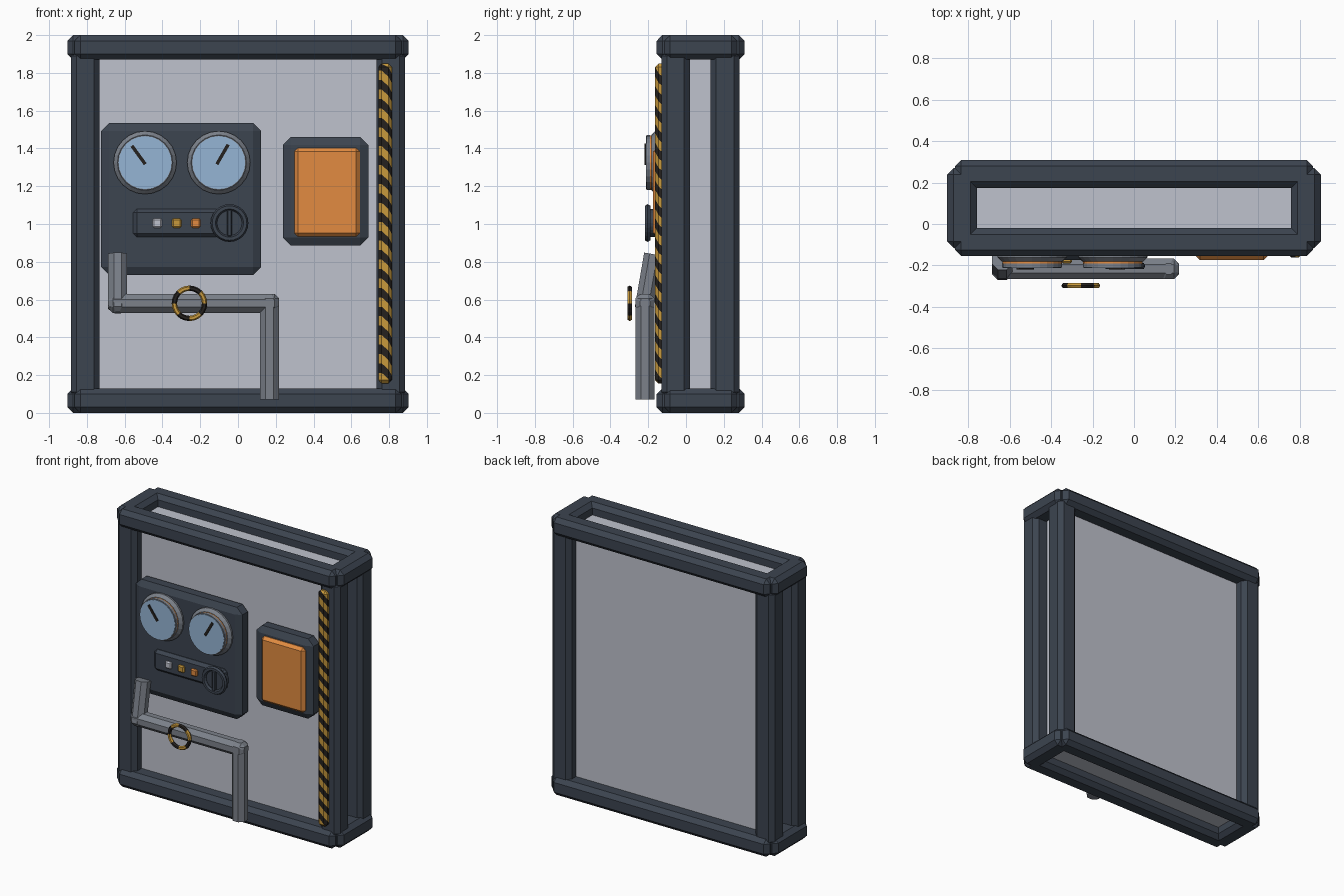
import bpy, bmesh, math
from mathutils import Matrix, Vector

cube = bpy.data.objects.get("Cube")
if cube:
    bpy.data.objects.remove(cube, do_unlink=True)


def material(name, *rgb):
    m = bpy.data.materials.new(name)
    m.use_nodes = True
    m.diffuse_color = (*rgb, 1)
    for node in m.node_tree.nodes:
        if node.type == 'BSDF_PRINCIPLED':
            node.inputs["Base Color"].default_value = (*rgb, 1)
    return m


DARK = material("dark slate", 0.045, 0.058, 0.08)
PANEL = material("light grey", 0.52, 0.54, 0.61)
STEEL = material("pipe grey", 0.20, 0.22, 0.255)
ORANGE = material("orange", 0.76, 0.26, 0.053)
GLASS = material("pale blue", 0.30, 0.46, 0.66)
YELLOW = material("yellow", 0.58, 0.32, 0.045)
BLACK = material("black", 0.018, 0.015, 0.013)


def finish(name, bm, *mats):
    bmesh.ops.recalc_face_normals(bm, faces=bm.faces[:])
    mesh = bpy.data.meshes.new(name)
    bm.to_mesh(mesh)
    bm.free()
    for m in mats:
        mesh.materials.append(m)
    ob = bpy.data.objects.new(name, mesh)
    bpy.context.collection.objects.link(ob)
    return ob


def bevel(bm, edges, width):
    bmesh.ops.bevel(bm, geom=edges, offset=width, offset_type='OFFSET',
                    segments=1, profile=0.5, affect='EDGES', clamp_overlap=True)


def box_mesh(x, y, z, width=0):
    """Chamfered box from (low, high) pairs."""
    bm = bmesh.new()
    bmesh.ops.create_cube(bm, size=1)
    for v in bm.verts:
        v.co = [a + (b - a) * (c + 0.5) for (a, b), c in zip((x, y, z), v.co)]
    if width:
        bevel(bm, bm.edges[:], width)
    return bm


def box(name, x, y, z, mat, width=0):
    return finish(name, box_mesh(x, y, z, width), mat)


def backplate(name, x, z):
    """Wide-chamfered plate whose chamfer is shallow in depth."""
    bm = box_mesh(x, (0, 0.2), z, 0.043)
    for v in bm.verts:
        v.co.y = v.co.y * 0.55 - 0.15
    return finish(name, bm, DARK)


def disc(name, x, z, radius, back, front, mat, width=0, sides=24):
    """Disc facing the front, with an optional chamfered front rim."""
    bm = bmesh.new()
    place = Matrix.Translation((x, (back + front) / 2, z)) @ Matrix.Rotation(math.pi / 2, 4, 'X')
    bmesh.ops.create_cone(bm, cap_ends=True, segments=sides, radius1=radius,
                          radius2=radius, depth=back - front, matrix=place)
    if width:
        rim = [e for e in bm.edges if all(v.co.y < front + 0.001 for v in e.verts)]
        bevel(bm, rim, width)
    return finish(name, bm, mat)


def ring(name, centre, major, minor, mats, sides=24, around=6, block=3):
    """Ring facing the front; materials alternate in blocks."""
    bm = bmesh.new()
    loops = []
    for i in range(sides):
        a = math.tau * i / sides
        loop = []
        for j in range(around):
            b = math.tau * j / around
            r = major + minor * math.cos(b)
            loop.append(bm.verts.new(Vector(centre) + Vector(
                (r * math.cos(a), minor * math.sin(b), r * math.sin(a)))))
        loops.append(loop)
    for i in range(sides):
        p, q = loops[i], loops[(i + 1) % sides]
        for j in range(around):
            k = (j + 1) % around
            f = bm.faces.new((p[j], p[k], q[k], q[j]))
            f.material_index = (i // block) % len(mats)
    return finish(name, bm, *mats)


# Inner cabinet body, set back inside the frame
box("cabinet_body", (-0.785, 0.785), (-0.05, 0.205), (0.08, 1.92), PANEL)

# Corner posts
for side, x in (("right", (-0.885, -0.732)), ("left", (0.732, 0.885))):
    for end, y in (("front", (-0.13, 0.02)), ("back", (0.13, 0.283))):
        box(f"{side}_{end}_post", x, y, (0.08, 1.92), DARK, 0.03)

# Top and bottom frames
for level, z in (("bottom", (0, 0.13)), ("top", (1.87, 2))):
    for end, y in (("front", (-0.155, -0.02)), ("back", (0.175, 0.31))):
        box(f"{level}_{end}_beam", (-0.865, 0.865), y, z, DARK, 0.03)
    for side, x in (("right", (-0.903, -0.76)), ("left", (0.76, 0.903))):
        box(f"{level}_{side}_beam", x, (-0.115, 0.27), z, DARK, 0.03)

# Instrument plate
backplate("instrument_plate", (-0.725, 0.123), (0.73, 1.535))

# Gauges with needles
for name, x, lean in (("right", -0.492, -0.63), ("left", -0.102, 0.52)):
    z = 1.325
    disc(f"{name}_gauge_rim", x, z, 0.167, -0.13, -0.182, STEEL, 0.02)
    disc(f"{name}_gauge_backing", x, z, 0.144, -0.17, -0.19, ORANGE)
    disc(f"{name}_gauge_bezel", x, z, 0.145, -0.19, -0.21, STEEL)
    disc(f"{name}_gauge_face", x, z, 0.14, -0.20, -0.213, GLASS)
    needle = box(f"{name}_gauge_needle", (-0.009, 0.009), (-0.219, -0.205), (-0.01, 0.11), BLACK)
    needle.location = (x - 0.005, 0, z)
    needle.rotation_euler.y = lean

# Switch strip with lamps and dial
box("switch_strip", (-0.555, 0.02), (-0.175, -0.11), (0.93, 1.08), DARK, 0.02)
for name, x, mat in (("white", -0.427, PANEL), ("yellow", -0.325, YELLOW), ("orange", -0.223, ORANGE)):
    box(f"{name}_lamp", (x - 0.025, x + 0.025), (-0.19, -0.15), (0.98, 1.03), mat, 0.008)
disc("dial_base", -0.045, 1.005, 0.075, -0.15, -0.195, DARK)
ring("dial_rim", (-0.045, -0.203, 1.005), 0.083, 0.017, [DARK])
box("dial_grip", (-0.057, -0.033), (-0.217, -0.18), (0.935, 1.075), DARK, 0.004)

# Orange hatch in its dark surround
backplate("hatch_surround", (0.237, 0.69), (0.885, 1.46))
box("hatch_cover", (0.298, 0.645), (-0.175, -0.08), (0.933, 1.403), ORANGE, 0.02)

# Diagonal striped warning bar
bar = box_mesh((0.743, 0.814), (-0.163, -0.1), (0.155, 1.85), 0.018)
slant = Vector((0.9, 0.9, 1))
stripe = 0.05
for i in range(60):
    bmesh.ops.bisect_plane(bar, geom=bar.verts[:] + bar.edges[:] + bar.faces[:],
                           plane_co=(0, 0, i * stripe), plane_no=slant)
for f in bar.faces:
    f.material_index = math.floor(f.calc_center_median().dot(slant) / stripe) % 2
finish("warning_bar", bar, YELLOW, BLACK)

# Eight-sided pipe: overlapping lengths, chamfered where they meet
path = [Vector(p) for p in ((-0.637, -0.172, 0.84), (-0.637, -0.217, 0.58),
                            (0.167, -0.217, 0.58), (0.167, -0.217, 0.07))]
half = 0.05
for i, name in enumerate(("pipe_upper", "pipe_middle", "pipe_lower")):
    run = path[i + 1] - path[i]
    extra = [half if 0 < k < 3 else 0 for k in (i, i + 1)]
    low, high = -extra[0], run.length + extra[1]
    bm = bmesh.new()
    turn = Matrix.Translation((0, 0, (low + high) / 2)) @ Matrix.Rotation(math.pi / 8, 4, 'Z')
    radius = half / math.cos(math.pi / 8)
    bmesh.ops.create_cone(bm, cap_ends=True, segments=8, radius1=radius, radius2=radius,
                          depth=high - low, matrix=turn)
    joints = [e for e in bm.edges if all(v.co.z < -0.01 for v in e.verts)
              or all(v.co.z > run.length + 0.01 for v in e.verts)]
    bevel(bm, joints, 0.024)
    bm.transform(Matrix.Translation(path[i]) @ run.to_track_quat('Z', 'Y').to_matrix().to_4x4())
    finish(name, bm, STEEL)

# Striped valve wheel in front of the pipe
ring("valve_wheel", (-0.257, -0.298, 0.58), 0.08, 0.014, [YELLOW, BLACK])
